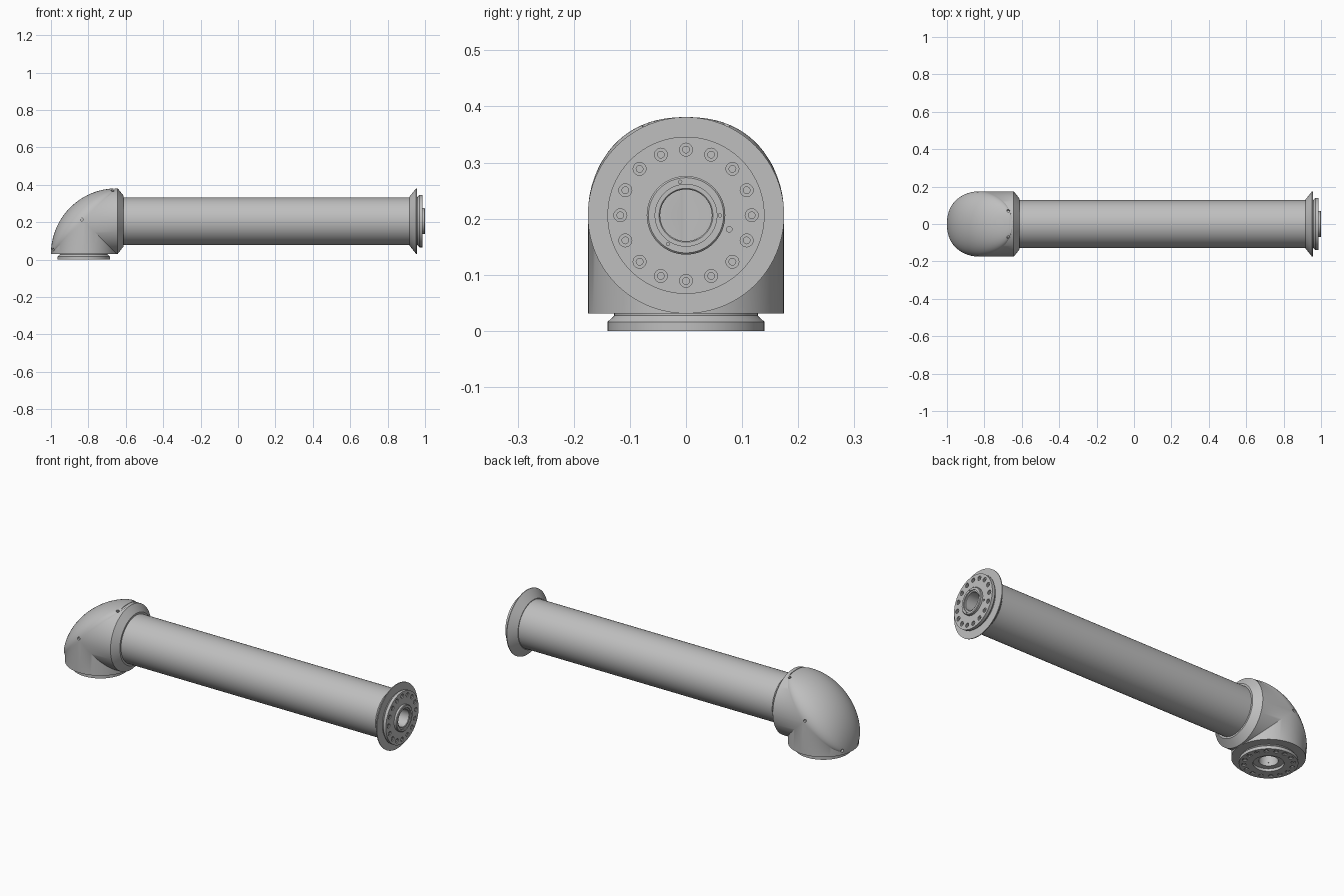
import bpy, bmesh
from math import sin, cos, pi, sqrt, radians
from mathutils import Matrix, Vector

if "Cube" in bpy.data.objects:
    bpy.data.objects.remove(bpy.data.objects["Cube"])

R = 0.175            # elbow radius
BORE = 0.046         # hollow centre
EX, EZ = -0.825, 0.206   # elbow centre; EZ is also the tube axis height

grey = bpy.data.materials.new("light grey metal")
grey.use_nodes = True
grey.diffuse_color = (0.52, 0.52, 0.52, 1)
grey.node_tree.nodes["Principled BSDF"].inputs["Base Color"].default_value = grey.diffuse_color

# Local +z of this frame points along the tube
ALONG = Matrix.Translation((0, 0, EZ)) @ Matrix.Rotation(pi / 2, 4, 'Y')


def lathe(bm, profile, frame, segs=96):
    """Revolve a closed (radius, height) profile around the frame's z axis."""
    rings = [[bm.verts.new(frame @ Vector((r * cos(2 * pi * i / segs), r * sin(2 * pi * i / segs), h)))
              for i in range(segs)] for r, h in profile]
    for k in range(len(profile)):
        m = (k + 1) % len(profile)
        if profile[k][0] == 0 and profile[m][0] == 0:
            continue
        for i in range(segs):
            j = (i + 1) % segs
            bm.faces.new((rings[k][i], rings[k][j], rings[m][j], rings[m][i]))


def finish(name, bm):
    bmesh.ops.remove_doubles(bm, verts=bm.verts, dist=1e-5)
    bmesh.ops.recalc_face_normals(bm, faces=bm.faces)
    mesh = bpy.data.meshes.new(name)
    bm.to_mesh(mesh)
    bm.free()
    mesh.materials.append(grey)
    obj = bpy.data.objects.new(name, mesh)
    bpy.context.collection.objects.link(obj)
    return obj


def activate(obj):
    bpy.ops.object.select_all(action='DESELECT')
    obj.select_set(True)
    bpy.context.view_layer.objects.active = obj


def smooth(obj):
    activate(obj)
    bpy.ops.object.shade_smooth_by_angle(angle=radians(25))


def turned(name, profile, frame):
    bm = bmesh.new()
    lathe(bm, profile, frame)
    return finish(name, bm)


def cut(obj, parts):
    """Subtract lathed (profile, frame) parts from obj."""
    bm = bmesh.new()
    for profile, frame in parts:
        lathe(bm, profile, frame, 20 if profile[1][0] < 0.02 else 64)
    subtract(obj, finish("cutter", bm))


def subtract(obj, cutter):
    cutter.hide_render = True
    mod = obj.modifiers.new("cut", 'BOOLEAN')
    mod.operation = 'DIFFERENCE'
    mod.solver = 'EXACT'
    mod.object = cutter
    activate(obj)
    bpy.ops.object.modifier_apply(modifier=mod.name)
    bpy.data.objects.remove(cutter)


def rod(r, low, high):
    return [(0, low), (r, low), (r, high), (0, high)]


def on_circle(frame, radius, angle, h=0):
    return frame @ Matrix.Translation((-radius * sin(angle), radius * cos(angle), h))


# Elbow: two mitred cylinder walls and a domed outer back
bm = bmesh.new()
N = 48


def quad_strip(rows):
    for p, q in zip(rows, rows[1:]):
        for i in range(len(p) - 1):
            bm.faces.new((p[i], p[i + 1], q[i + 1], q[i]))


def point(a, y, b):
    return bm.verts.new((EX + a, y, EZ + b))


for sideways in (False, True):
    rim, mitre = [], []
    for i in range(2 * N):
        a, y = R * cos(pi * i / N), R * sin(pi * i / N)
        for row, b in ((rim, -R), (mitre, -abs(a))):
            row.append(point(-b, y, -a) if sideways else point(a, y, b))
    bm.faces.new(rim)
    quad_strip([rim + rim[:1], mitre + mitre[:1]])

dome = []
for i in range(N + 1):
    s, w = R * cos(pi * i / N), R * sin(pi * i / N)
    rise = (sqrt(4 * R * R - 2 * s * s) - R * sqrt(2)) / sqrt(2)
    dome.append([point(s - rise * sin(pi * k / 32), w * cos(pi * k / 32), s + rise * sin(pi * k / 32))
                 for k in range(33)])
quad_strip(dome)
bmesh.ops.remove_doubles(bm, verts=bm.verts, dist=1e-5)
bmesh.ops.dissolve_degenerate(bm, edges=bm.edges, dist=1e-6)
elbow = finish("elbow", bm)

# Passage through the elbow
cut(elbow, [(rod(BORE, -0.87, -0.6), ALONG)])
cut(elbow, [(rod(BORE, 0, 0.25), Matrix.Translation((EX, 0, 0)))])

# Small screw holes in the elbow, mirrored front to back
holes = []
for side in (1, -1):
    for pos, out in (((-0.835, 0.175, 0.215), (0, 1, 0)),
                     ((-0.672, 0.07, 0.366), (0, 0.07, 0.16)),
                     ((-0.985, 0.07, 0.055), (-0.16, 0.07, 0))):
        d = Vector((out[0], out[1] * side, out[2])).normalized()
        turn = d.to_track_quat('Z', 'Y').to_matrix().to_4x4()
        place = Matrix.Translation((pos[0], pos[1] * side, pos[2]))
        holes.append((rod(0.008, -0.012, 0.02), place @ turn))
cut(elbow, holes)

# Narrow slot across the top of the elbow
bm = bmesh.new()
bmesh.ops.create_cube(bm, size=1, matrix=Matrix.Translation((-0.663, 0, 0.385))
                      @ Matrix.Diagonal((0.003, 0.12, 0.024, 1)))
subtract(elbow, finish("slot", bm))
smooth(elbow)

# Tapered collar, long tube and flared end collar
smooth(turned("elbow_collar", [(BORE, -0.65), (R, -0.65), (R, -0.643), (0.137, -0.613), (BORE, -0.613)], ALONG))
smooth(turned("long_tube", [(BORE, -0.614), (0.1275, -0.614), (0.1275, 0.92), (BORE, 0.92)], ALONG))
smooth(turned("end_collar", [(BORE, 0.917), (0.131, 0.917), (R, 0.952), (R, 0.956), (BORE, 0.956)], ALONG))

# Bolted flanges: local +z is the outward direction
BOLT = [(0, -0.014), (0.006, -0.014), (0.006, -0.005), (0.0115, -0.005), (0.0115, 0.01), (0, 0.01)]


def flange(name, frame, centre, extra=()):
    body = [(BORE, -0.032), (0.128, -0.032), (0.128, -0.027), (0.14, -0.016), (0.14, 0)]
    obj = turned(name, body + centre, frame)
    cut(obj, [(BOLT, on_circle(frame, 0.117, 2 * pi * i / 16)) for i in range(16)] + list(extra))
    smooth(obj)


end = ALONG @ Matrix.Translation((0, 0, 0.986))
base = Matrix.Translation((EX, 0, 0)) @ Matrix.Rotation(pi, 4, 'X')
flange("end_flange", end, [(BORE, 0)],
       [(rod(0.005, -0.01, 0.01), on_circle(end, 0.081, radians(-18)))])
flange("base_flange", base, [(0.073, 0), (0.073, -0.014), (BORE, -0.014)])

# Raised hub on the end flange with small pin holes
hub = turned("end_hub", [(BORE, -0.006), (0.07, -0.006), (0.07, 0.011), (0.067, 0.014),
                         (0.055, 0.014), (0.055, 0.009), (0.048, 0.009), (BORE, 0.007)], end)
cut(hub, [(rod(0.003, 0.004, 0.03), on_circle(end, 0.0605, radians(a))) for a in (0, 100, 238)])
smooth(hub)
